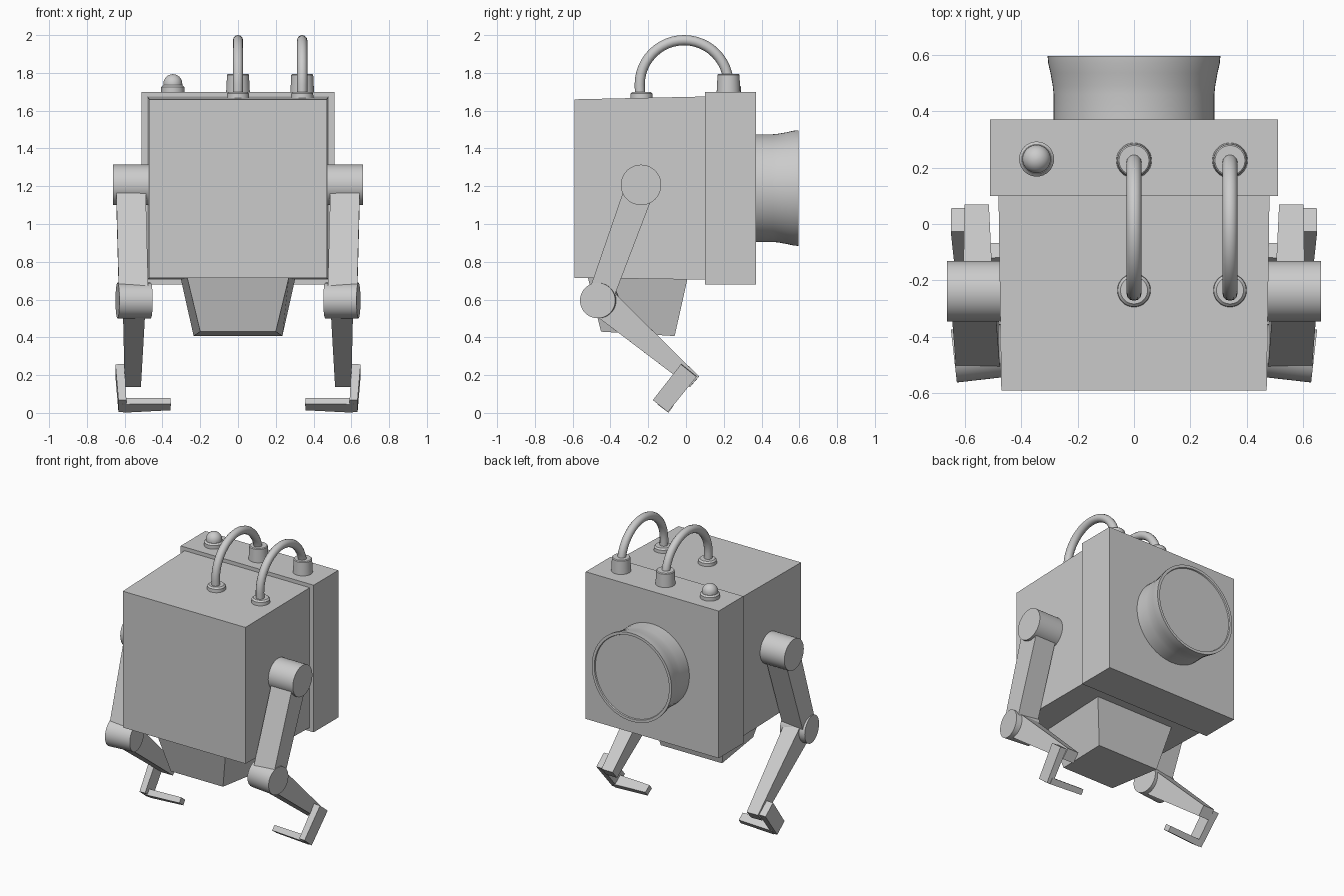
import bpy, bmesh, math
from mathutils import Vector

cube = bpy.data.objects.get("Cube")
if cube:
    bpy.data.objects.remove(cube, do_unlink=True)

grey = bpy.data.materials.new("plain_grey")
grey.use_nodes = True
GREY = (0.6, 0.6, 0.6, 1)
grey.diffuse_color = GREY
grey.node_tree.nodes["Principled BSDF"].inputs["Base Color"].default_value = GREY


def finish(name, bm, smooth=False):
    bmesh.ops.recalc_face_normals(bm, faces=bm.faces)
    mesh = bpy.data.meshes.new(name)
    bm.to_mesh(mesh)
    bm.free()
    mesh.materials.append(grey)
    obj = bpy.data.objects.new(name, mesh)
    bpy.context.collection.objects.link(obj)
    if smooth:
        bpy.ops.object.select_all(action='DESELECT')
        obj.select_set(True)
        bpy.context.view_layer.objects.active = obj
        bpy.ops.object.shade_smooth_by_angle(angle=math.radians(35))
    return obj


def solid(name, ring_a, ring_b):
    """Six-sided block between two four-point rings."""
    bm = bmesh.new()
    a = [bm.verts.new(p) for p in ring_a]
    b = [bm.verts.new(p) for p in ring_b]
    bm.faces.new(a)
    bm.faces.new(b)
    for i in range(4):
        j = (i + 1) % 4
        bm.faces.new((a[i], a[j], b[j], b[i]))
    return finish(name, bm)


def wall(y, half_x, z0, z1):
    return [(-half_x, y, z0), (half_x, y, z0), (half_x, y, z1), (-half_x, y, z1)]


def limb(name, p, q, size_p, size_q, ref):
    """Tapered bar from p to q; sizes are half widths along ref and across it."""
    p, q, ref = Vector(p), Vector(q), Vector(ref)
    d = (q - p).normalized()
    u = (ref - d * ref.dot(d)).normalized()
    v = d.cross(u)
    corners = ((-1, -1), (1, -1), (1, 1), (-1, 1))
    rings = [[c + u * s[0] * i + v * s[1] * j for i, j in corners]
             for c, s in ((p, size_p), (q, size_q))]
    return solid(name, *rings)


def lathe(name, origin, axis, profile, segments=48):
    """Turn (radius, height) points about an axis, closing both ends."""
    rot = Vector((0, 0, 1)).rotation_difference(Vector(axis).normalized())
    bm = bmesh.new()
    rings = []
    for r, h in profile:
        ring = []
        for k in range(segments):
            t = math.tau * k / segments
            point = Vector((r * math.cos(t), r * math.sin(t), h))
            ring.append(bm.verts.new(Vector(origin) + rot @ point))
        rings.append(ring)
    for a, b in zip(rings, rings[1:]):
        for i in range(segments):
            j = (i + 1) % segments
            bm.faces.new((a[i], a[j], b[j], b[i]))
    bm.faces.new(rings[0])
    bm.faces.new(rings[-1])
    return finish(name, bm, True)


def drum(name, p, q, radius):
    axis = Vector(q) - Vector(p)
    return lathe(name, p, axis, [(radius, 0), (radius, axis.length)])


# Body: tapered front box, larger back box, hopper underneath
solid("front_body", wall(-0.59, 0.47, 0.715, 1.66), wall(0.11, 0.48, 0.705, 1.675))
solid("back_body", wall(0.1, 0.51, 0.68, 1.7), wall(0.37, 0.51, 0.68, 1.7))
solid("hopper",
      [(-0.27, -0.52, 0.72), (0.27, -0.52, 0.72), (0.305, 0.01, 0.72), (-0.305, 0.01, 0.72)],
      [(-0.2, -0.45, 0.43), (0.2, -0.45, 0.43), (0.235, -0.06, 0.407), (-0.235, -0.06, 0.407)])

# Flared exhaust on the back with a slightly recessed end
lathe("rear_nozzle", (0, 0.36, 1.19), (0, 1, 0),
      [(0.285, 0), (0.285, 0.1), (0.288, 0.13), (0.296, 0.175), (0.304, 0.21),
       (0.306, 0.235), (0.287, 0.235), (0.284, 0.227)], 64)

# Hoses arching from the back box to the front box, with collars
for side, x in (("middle", 0), ("left", 0.34)):
    lathe(side + "_back_collar", (x, 0.225, 1.69), (0, 0, 1),
          [(0.063, 0), (0.058, 0.1), (0.053, 0.105)], 32)
    lathe(side + "_front_collar", (x, -0.235, 1.65), (0, 0, 1),
          [(0.06, 0), (0.058, 0.04), (0.048, 0.05)], 32)
    curve = bpy.data.curves.new(side + "_hose", 'CURVE')
    curve.dimensions = '3D'
    curve.bevel_depth = 0.027
    curve.bevel_resolution = 4
    curve.use_fill_caps = True
    arc = [(-0.01 - 0.235 * math.cos(math.pi * k / 24),
            1.738 + 0.235 * math.sin(math.pi * k / 24)) for k in range(25)]
    path = [(-0.243, 1.68)] + arc
    spline = curve.splines.new('POLY')
    spline.points.add(len(path) - 1)
    for point, (y, z) in zip(spline.points, path):
        point.co = (x, y, z, 1)
    spline.use_smooth = True
    curve.materials.append(grey)
    bpy.context.collection.objects.link(bpy.data.objects.new(side + "_hose", curve))

# Signal lamp
dome = [(0.05 * math.cos(a), 0.053 + 0.05 * math.sin(a))
        for a in (math.radians(9.7 * k) for k in range(10))]
lathe("lamp_base", (-0.345, 0.23, 1.69), (0, 0, 1), [(0.062, 0), (0.062, 0.035), (0.052, 0.045)], 32)
lathe("lamp_dome", (-0.345, 0.23, 1.69), (0, 0, 1), [(0.05, 0.03)] + dome, 32)

# Legs, mirrored left and right
for side, s in (("left", 1), ("right", -1)):
    X = (1, 0, 0)
    drum(side + "_shoulder", (s * 0.46, -0.238, 1.207), (s * 0.662, -0.238, 1.207), 0.107)
    limb(side + "_upper_leg", (s * 0.568, -0.24, 1.2), (s * 0.552, -0.458, 0.6),
         (0.078, 0.078), (0.078, 0.067), X)
    drum(side + "_knee", (s * 0.462, -0.448, 0.595), (s * 0.638, -0.468, 0.595), 0.094)
    limb(side + "_lower_leg", (s * 0.55, -0.455, 0.598), (s * 0.557, 0.045, 0.165),
         (0.059, 0.08), (0.043, 0.037), X)
    limb(side + "_foot_plate", (s * 0.625, 0.015, 0.225), (s * 0.612, -0.135, 0.037),
         (0.024, 0.053), (0.021, 0.051), X)
    limb(side + "_toe", (s * 0.61, -0.11, 0.04), (s * 0.357, -0.1, 0.046),
         (0.037, 0.021), (0.028, 0.019), (0, 0.8, -0.6))
